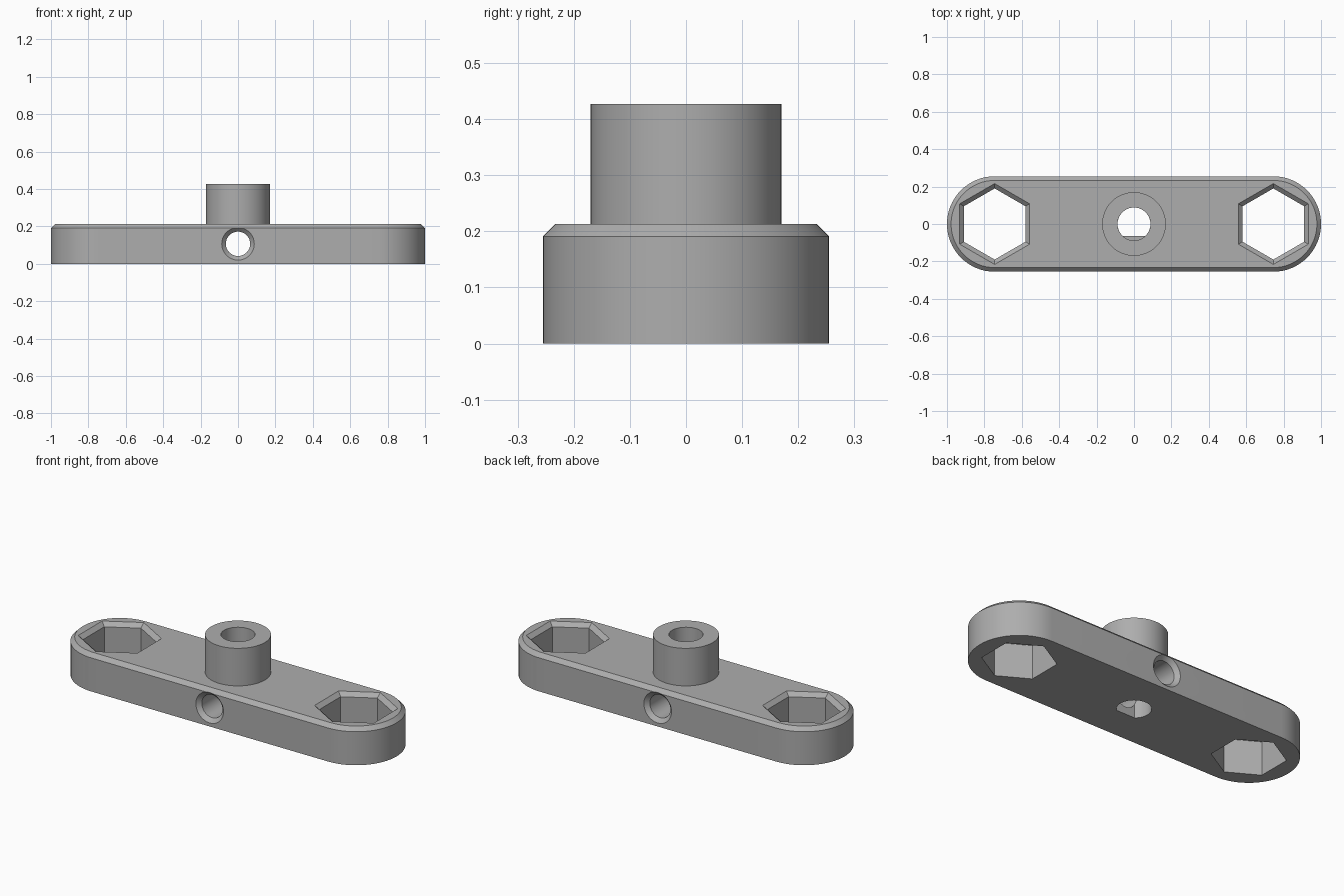
import bpy, bmesh, math
from mathutils import Matrix

cube = bpy.data.objects.get("Cube")
if cube:
    bpy.data.objects.remove(cube, do_unlink=True)

HALF, RADIUS, TOP, BEVEL = 0.745, 0.255, 0.213, 0.022
POST_TOP, BORE, CROSS = 0.427, 0.088, 0.065

grey = bpy.data.materials.new("plain grey")
grey.use_nodes = True
colour = (0.42, 0.42, 0.42, 1)
grey.diffuse_color = colour
grey.node_tree.nodes["Principled BSDF"].inputs["Base Color"].default_value = colour


def arc(r, start=0, end=360, steps=64, cx=0):
    """Points along an arc, without the end point for a full circle."""
    count = steps if end - start >= 360 else steps + 1
    angles = [math.radians(start + (end - start) * i / steps) for i in range(count)]
    return [(cx + r * math.cos(a), r * math.sin(a)) for a in angles]


def stadium(r):
    return arc(r, -90, 90, 32, HALF) + arc(r, 90, 270, 32, -HALF)


def loft(name, sections, matrix=Matrix()):
    """Closed solid through matching outlines, each given as (points, height)."""
    bm = bmesh.new()
    rings = [[bm.verts.new((x, y, z)) for x, y in pts] for pts, z in sections]
    for low, high in zip(rings, rings[1:]):
        for i in range(len(low)):
            j = (i + 1) % len(low)
            bm.faces.new((low[i], low[j], high[j], high[i]))
    bm.faces.new(rings[0][::-1])
    bm.faces.new(rings[-1])
    bmesh.ops.recalc_face_normals(bm, faces=bm.faces)
    bm.transform(matrix)
    mesh = bpy.data.meshes.new(name)
    bm.to_mesh(mesh)
    bm.free()
    mesh.materials.append(grey)
    obj = bpy.data.objects.new(name, mesh)
    bpy.context.collection.objects.link(obj)
    return obj


def combine(target, tool, operation):
    """Apply a boolean and discard the helper."""
    mod = target.modifiers.new("shape", "BOOLEAN")
    mod.operation, mod.object, mod.solver = operation, tool, "EXACT"
    tool.hide_render = True
    bpy.ops.object.select_all(action="DESELECT")
    target.select_set(True)
    bpy.context.view_layer.objects.active = target
    bpy.ops.object.modifier_apply(modifier=mod.name)
    bpy.data.objects.remove(tool, do_unlink=True)


# Rounded bar with a chamfered top edge
bar = loft("handle_bar", [(stadium(RADIUS), 0), (stadium(RADIUS), TOP - BEVEL),
                          (stadium(RADIUS - BEVEL), TOP)])

# Central post
post = loft("post", [(arc(0.17), 0.1), (arc(0.17), POST_TOP)])
combine(bar, post, "UNION")

# Hexagonal pockets through both ends, flared at the top
for side in (-1, 1):
    hexes = [arc(r, 30, 390, 6, side * HALF) for r in (0.19, 0.19, 0.216, 0.242)]
    pocket = loft("hex_cutter", list(zip(hexes, (-0.1, TOP - BEVEL, TOP, TOP + BEVEL))))
    combine(bar, pocket, "DIFFERENCE")

# Vertical bore: D-shaped through the bar, round through the post
flat = math.degrees(math.asin(CROSS / BORE))
d_shape = arc(BORE, -flat, 180 + flat, 48)
combine(bar, loft("d_cutter", [(d_shape, -0.1), (d_shape, TOP + 0.01)]), "DIFFERENCE")
combine(bar, loft("bore_cutter", [(arc(BORE), TOP), (arc(BORE), 0.6)]), "DIFFERENCE")

# Cross hole from front to back, countersunk at both ends
levels = [(CROSS + 2 * BEVEL, RADIUS + BEVEL), (CROSS, RADIUS - BEVEL)]
profile = [(r, -d) for r, d in levels] + [(r, d) for r, d in reversed(levels)]
lay_down = Matrix.Translation((0, 0, 0.107)) @ Matrix.Rotation(math.pi / 2, 4, "X")
cross = loft("cross_cutter", [(arc(r), d) for r, d in profile], lay_down)
combine(bar, cross, "DIFFERENCE")

bpy.ops.object.shade_smooth_by_angle(angle=math.radians(30))
